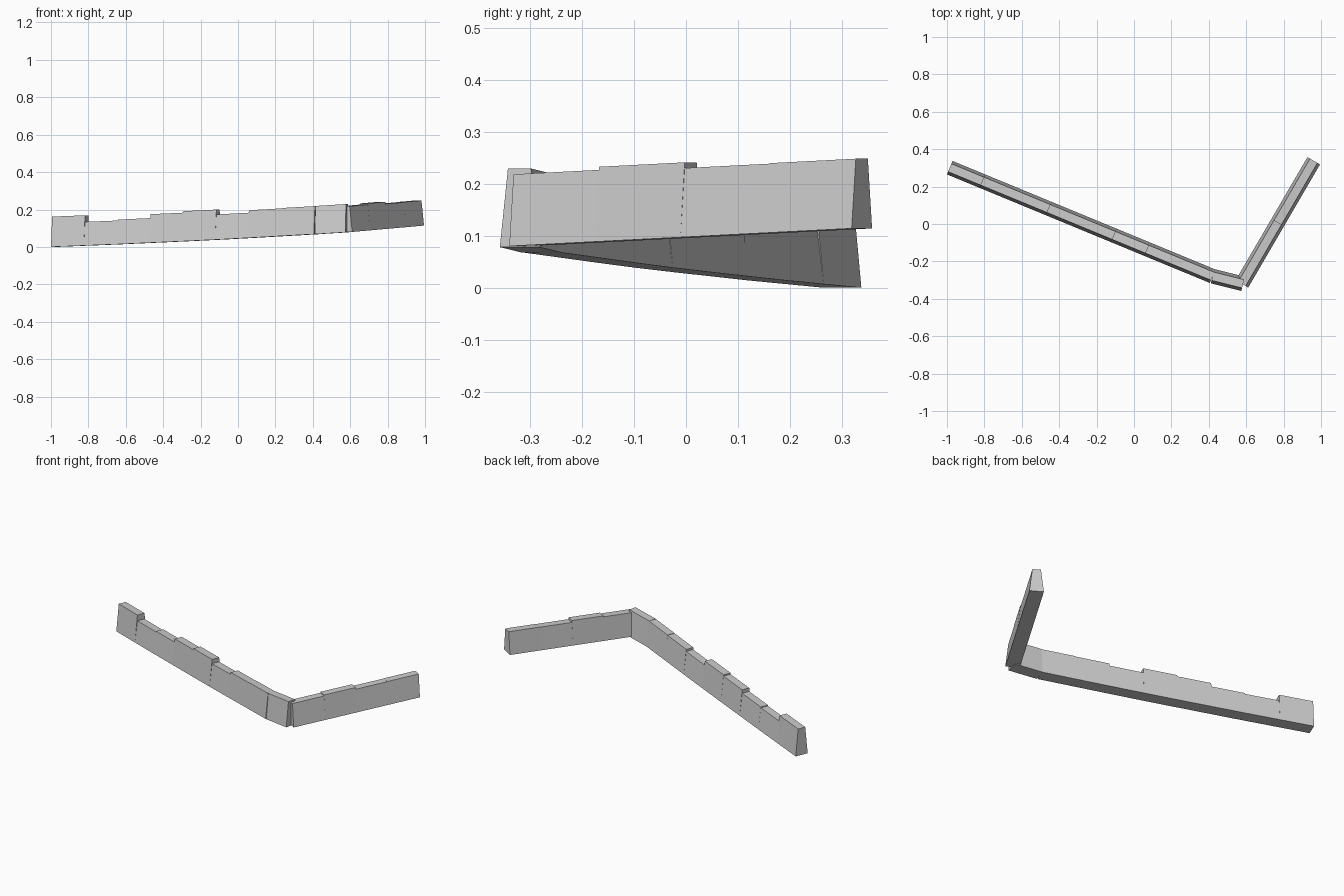
import bpy
from mathutils import Vector

if "Cube" in bpy.data.objects:
    bpy.data.objects.remove(bpy.data.objects["Cube"])

BOTTOM, TOP = 0.078, 0.046   # wall width at foot and crest


def wall_block(name, a, b, h):
    """Battered wall block between two foot points, with vertical ends."""
    a, b = Vector(a), Vector(b)
    d = (b - a).to_2d().normalized()
    side = Vector((-d.y, d.x, 0))
    verts = []
    for p in (a, b):
        for s, w, z in ((-1, BOTTOM, 0), (1, BOTTOM, 0), (1, TOP, h), (-1, TOP, h)):
            verts.append(p + side * (s * w / 2) + Vector((0, 0, z)))
    faces = [(0, 3, 2, 1), (4, 5, 6, 7), (0, 1, 5, 4),
             (1, 2, 6, 5), (2, 3, 7, 6), (3, 0, 4, 7)]
    mesh = bpy.data.meshes.new(name)
    mesh.from_pydata(verts, [], faces)
    obj = bpy.data.objects.new(name, mesh)
    bpy.context.collection.objects.link(obj)


def wall_run(name, start, end, foot, heights):
    """Straight run of equal blocks; foot = ground height at each joint."""
    n = len(heights)
    s, e = Vector(start), Vector(end)
    pts = [(*s.lerp(e, i / n), foot[i]) for i in range(n + 1)]
    for i, h in enumerate(heights):
        wall_block(f"{name}_{i + 1}", pts[i], pts[i + 1], h)


# Long run with uneven, stepped crest
wall_run("long_wall_block", (-0.985, 0.301), (0.42, -0.279),
         [0, 0.007, 0.014, 0.022, 0.030, 0.0385, 0.048, 0.058, 0.068],
         [0.162, 0.127, 0.132, 0.153, 0.161, 0.135, 0.148, 0.150])

# Short block turning the corner
wall_run("corner_wall_block", (0.42, -0.279), (0.583, -0.32), [0.068, 0.078], [0.151])

# Short run climbing back
wall_run("side_wall_block", (0.577, -0.32), (0.961, 0.338),
         [0.080, 0.0885, 0.097, 0.1055, 0.114], [0.138, 0.144, 0.133, 0.134])
